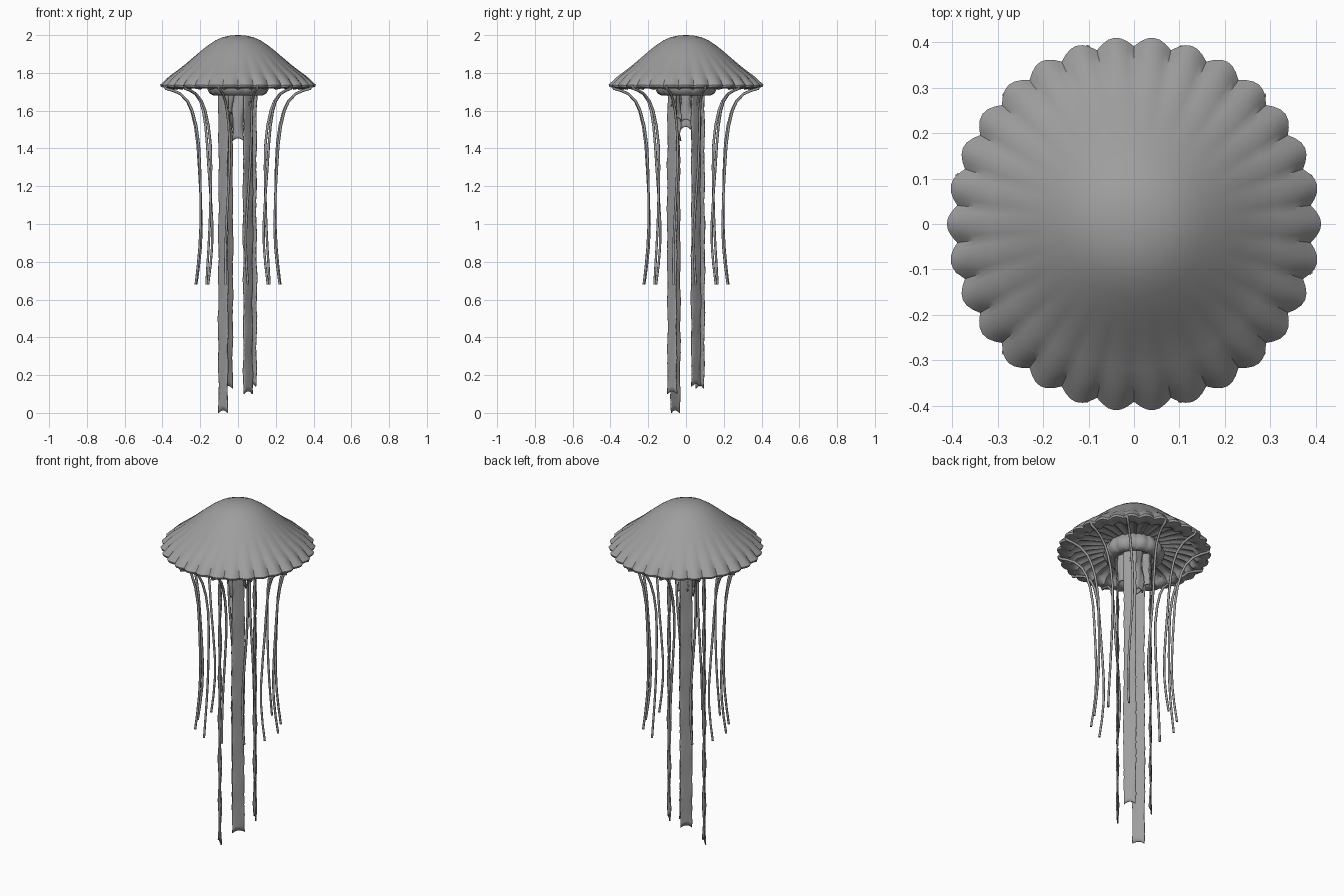
import bpy, bmesh, math, random
from mathutils import Vector

if "Cube" in bpy.data.objects:
    bpy.data.objects.remove(bpy.data.objects["Cube"])

random.seed(4)
grey = bpy.data.materials.new("dark_grey")
grey.diffuse_color = (0.34, 0.34, 0.34, 1)
grey.use_nodes = True
grey.node_tree.nodes["Principled BSDF"].inputs["Base Color"].default_value = grey.diffuse_color


def finish(bm, name, angle=40):
    bmesh.ops.recalc_face_normals(bm, faces=bm.faces)
    me = bpy.data.meshes.new(name)
    bm.to_mesh(me)
    bm.free()
    me.materials.append(grey)
    ob = bpy.data.objects.new(name, me)
    bpy.context.collection.objects.link(ob)
    bpy.ops.object.select_all(action='DESELECT')
    ob.select_set(True)
    bpy.context.view_layer.objects.active = ob
    bpy.ops.object.shade_smooth_by_angle(angle=math.radians(angle))
    return ob


def smooth(a, b, x):
    t = max(0, min(1, (x - a) / (b - a)))
    return t * t * (3 - 2 * t)


def revolve(name, profile, segs, lobes, dent, ripple=0):
    """Revolve a profile (r, z); dent(r) gives groove depth between lobes."""
    bm = bmesh.new()
    rings = []
    for k, (r, z) in enumerate(profile):
        if r == 0:
            rings.append([bm.verts.new((0, 0, z))] * segs)
            continue
        ring = []
        under = k > len(profile) / 2 and 0.15 < r < 0.35
        for i in range(segs):
            a = 2 * math.pi * i / segs
            g = 1 - abs(math.cos(lobes * a / 2))
            d = dent(r) * g
            lift = -ripple * g if under else -0.2 * d
            ring.append(bm.verts.new(((r - d) * math.cos(a), (r - d) * math.sin(a), z + lift)))
        rings.append(ring)
    for p, q in zip(rings, rings[1:]):
        for i in range(segs):
            j = (i + 1) % segs
            vs = []
            for v in (p[i], p[j], q[j], q[i]):
                if v not in vs:
                    vs.append(v)
            bm.faces.new(vs)
    return finish(bm, name)


# Bell: domed outside, scalloped rim folded inward, shallow ridged underside
bell = [(0, 2.0), (0.04, 1.998), (0.08, 1.989), (0.12, 1.972), (0.16, 1.945), (0.20, 1.913),
        (0.24, 1.879), (0.28, 1.845), (0.32, 1.814), (0.36, 1.785), (0.39, 1.758), (0.412, 1.737),
        (0.408, 1.726), (0.375, 1.718), (0.345, 1.722), (0.33, 1.735), (0.32, 1.75),
        (0.28, 1.76), (0.22, 1.768), (0.16, 1.772), (0.10, 1.775), (0, 1.778)]
revolve("bell", bell, 180, 30, lambda r: 0.007 * smooth(0.2, 0.38, r) + 0.014 * smooth(0.35, 0.41, r), 0.012)

# Mouth ring hanging under the bell
ring = [(0.14, 1.775), (0.155, 1.75), (0.163, 1.73), (0.162, 1.712), (0.15, 1.69),
        (0.13, 1.68), (0.105, 1.685), (0.095, 1.70), (0.085, 1.72), (0, 1.73)]
revolve("mouth_ring", ring, 96, 16, lambda r: 0.007 * smooth(0.1, 0.16, r))


def tube(name, pts, radii):
    cu = bpy.data.curves.new(name, 'CURVE')
    cu.dimensions = '3D'
    cu.bevel_depth = 1
    cu.bevel_resolution = 2
    cu.use_fill_caps = True
    cu.materials.append(grey)
    sp = cu.splines.new('POLY')
    sp.points.add(len(pts) - 1)
    for p, co, r in zip(sp.points, pts, radii):
        p.co = (*co, 1)
        p.radius = r
    sp.use_smooth = True
    ob = bpy.data.objects.new(name, cu)
    bpy.context.collection.objects.link(ob)


# Twelve thin tentacles from the rim
path = [(1.735, 0.40), (1.716, 0.395), (1.706, 0.355), (1.688, 0.315), (1.65, 0.277), (1.60, 0.253),
        (1.52, 0.232), (1.42, 0.218), (1.30, 0.211), (1.15, 0.205), (1.0, 0.202),
        (0.88, 0.207), (0.78, 0.217), (0.68, 0.230)]
for k in range(12):
    a = math.radians(15 + 30 * k)
    out = Vector((math.cos(a), math.sin(a), 0))
    side = Vector((-math.sin(a), math.cos(a), 0))
    pts = [out * r + side * 0.013 * math.sin((1.72 - z) * 5.5) + Vector((0, 0, z)) for z, r in path]
    tube(f"tentacle_{k + 1}", pts, [0.0075 - 0.0015 * i / 13 for i in range(14)])


def ribbon(name, deg, radius, width, top, bottom, ruffle, curl, rows, turn=0):
    """Hanging strip across the radius with wavy edges and a notched tip."""
    a = math.radians(deg)
    b = a + math.radians(turn)
    out = Vector((math.cos(a), math.sin(a), 0))
    nrm = Vector((math.cos(b), math.sin(b), 0))
    side = Vector((-math.sin(b), math.cos(b), 0))
    ph = random.uniform(0, 6)
    cols = 8
    bm = bmesh.new()
    grid = []
    for i in range(rows + 1):
        t = i / rows
        jit = [random.uniform(-1, 1) * 0.002 for _ in range(2)]
        row = []
        for j in range(cols + 1):
            u = 2 * j / cols - 1
            z = top + (bottom - top) * t + 0.014 * (1 - u * u) * t ** 8
            wid = width / 2 * (1 + 0.05 * math.sin(9 * t + ph)) + jit[u > 0]
            off = ruffle * u * u * math.sin(26 * (top - z) + ph + 1.5 * u) - curl * u * u
            p = out * radius + nrm * off + side * u * wid
            p.z = z
            row.append(bm.verts.new(p))
        grid.append(row)
    for p, q in zip(grid, grid[1:]):
        for j in range(cols):
            bm.faces.new((p[j], p[j + 1], q[j + 1], q[j]))
    ob = finish(bm, name, 60)
    m = ob.modifiers.new("thickness", 'SOLIDIFY')
    m.thickness = 0.007
    m.offset = 0


# Four long oral arms, set just off the diagonals
for k, (deg, low) in enumerate([(36, 0.14), (126, 0.13), (216, 0.0), (306, 0.10)]):
    ribbon(f"oral_arm_{k + 1}", deg, 0.098 if deg == 216 else 0.092, 0.066, 1.74, low,
           0.003, 0.002, 60, turn=9)

# Short ragged frills around the mouth
for k in range(8):
    low = [1.54, 1.56, 1.48, 1.52, 1.50, 1.58, 1.44, 1.55][k]
    ribbon(f"mouth_frill_{k + 1}", 45 * k, 0.045 + 0.025 * (k % 2), 0.055,
           1.74, low, 0.012, 0.008, 14, turn=70 * (k % 2))
